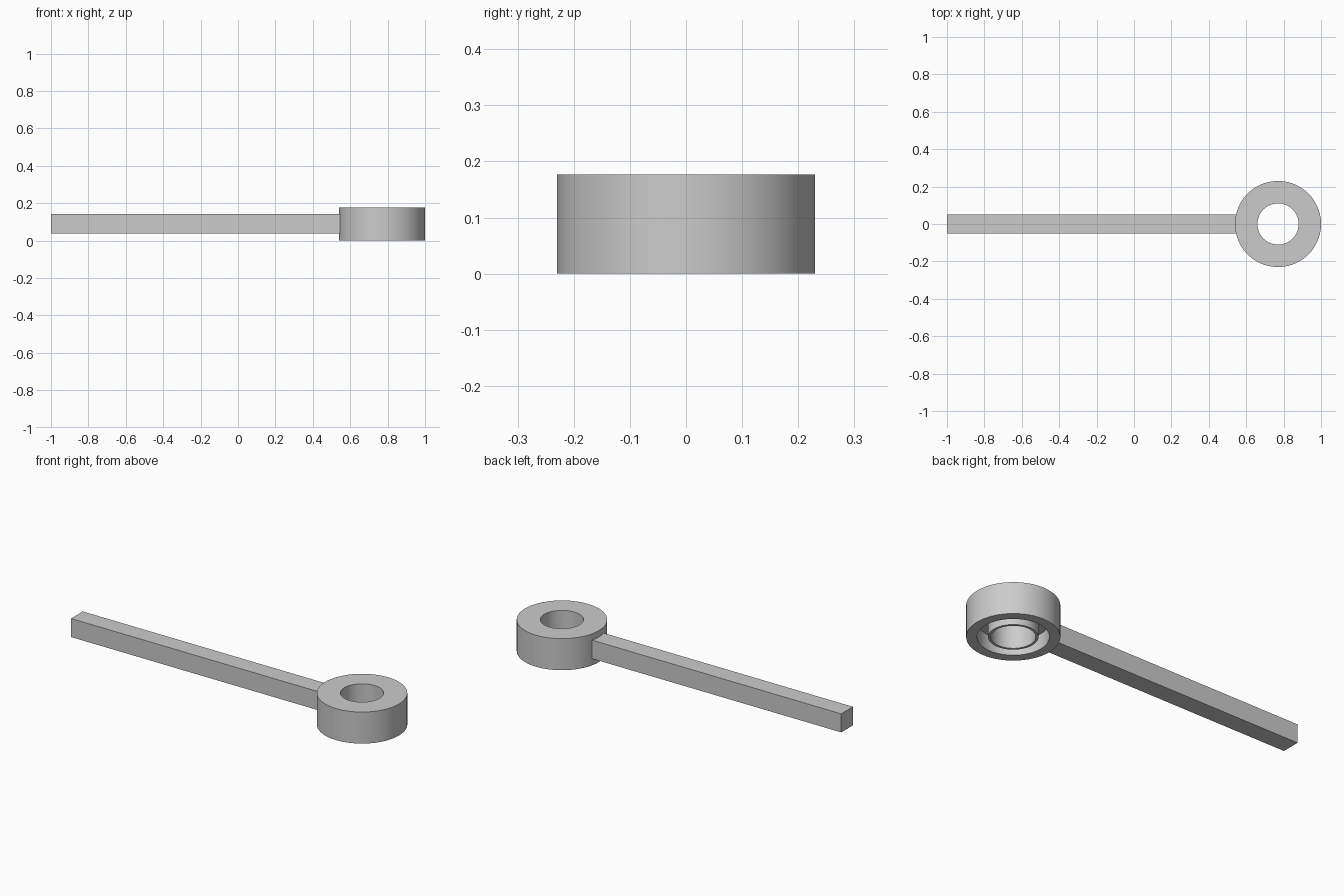
import bpy
import bmesh
import math
from mathutils import Matrix, Vector

cube = bpy.data.objects.get("Cube")
if cube:
    bpy.data.objects.remove(cube, do_unlink=True)

HEAD_X = 0.77
HEIGHT = 0.177
SEGMENTS = 96

# Single plain grey material
grey = bpy.data.materials.new("plain grey")
grey.use_nodes = True
colour = (0.6, 0.6, 0.6, 1)
grey.diffuse_color = colour
grey.node_tree.nodes["Principled BSDF"].inputs["Base Color"].default_value = colour


def add_object(name, bm):
    bmesh.ops.recalc_face_normals(bm, faces=bm.faces)
    mesh = bpy.data.meshes.new(name)
    bm.to_mesh(mesh)
    bm.free()
    mesh.materials.append(grey)
    obj = bpy.data.objects.new(name, mesh)
    bpy.context.collection.objects.link(obj)
    return obj


# Ring head: outer wall, top plate and central tube, with a groove underneath
outer, wall, tube, hole = 0.23, 0.177, 0.123, 0.11
groove_top = 0.085
profile = [(outer, 0), (outer, HEIGHT), (hole, HEIGHT), (hole, 0),
           (tube, 0), (tube, groove_top), (wall, groove_top), (wall, 0)]
bm = bmesh.new()
rings = []
for i in range(SEGMENTS):
    a = math.tau * i / SEGMENTS
    rings.append([bm.verts.new((HEAD_X + r * math.cos(a), r * math.sin(a), z))
                  for r, z in profile])
for i, ring in enumerate(rings):
    following = rings[(i + 1) % SEGMENTS]
    for j in range(len(profile)):
        k = (j + 1) % len(profile)
        bm.faces.new((ring[j], following[j], following[k], ring[k]))
head = add_object("ring_head", bm)

# Straight square handle, ending inside the ring wall
start, end = Vector((-1, -0.052, 0.037)), Vector((0.56, 0.052, 0.141))
bm = bmesh.new()
bmesh.ops.create_cube(bm, size=1, matrix=Matrix.Translation((start + end) / 2)
                      @ Matrix.Diagonal((end - start).to_4d()))
add_object("handle_bar", bm)

# Smooth the round walls while keeping the rims sharp
bpy.ops.object.select_all(action="DESELECT")
head.select_set(True)
bpy.context.view_layer.objects.active = head
bpy.ops.object.shade_smooth_by_angle(angle=math.radians(30))
